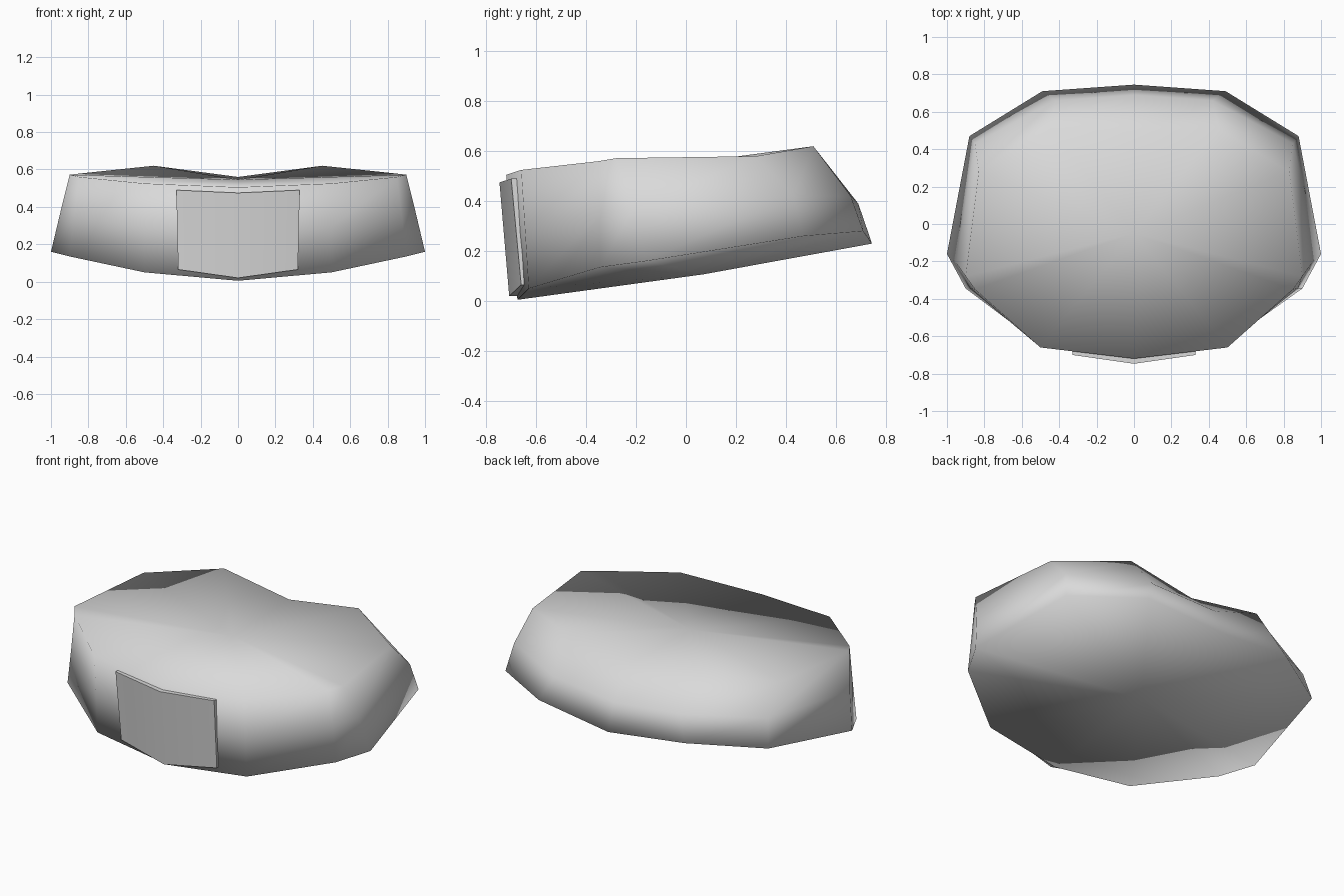
import bpy, bmesh

cube = bpy.data.objects.get("Cube")
if cube:
    bpy.data.objects.remove(cube, do_unlink=True)

# Single light grey material
grey = bpy.data.materials.new("light_grey")
grey.use_nodes = True
COLOUR = (0.7, 0.7, 0.7, 1)
grey.diffuse_color = COLOUR
grey.node_tree.nodes["Principled BSDF"].inputs["Base Color"].default_value = COLOUR


def mirrored(half):
    """Close a half loop, listed from front centre to back centre along +x."""
    return half + [(-x, y, z) for x, y, z in half[-2:0:-1]]


def finish(name, bm, smooth_angle=None):
    bmesh.ops.recalc_face_normals(bm, faces=bm.faces)
    mesh = bpy.data.meshes.new(name)
    bm.to_mesh(mesh)
    bm.free()
    obj = bpy.data.objects.new(name, mesh)
    bpy.context.collection.objects.link(obj)
    mesh.materials.append(grey)
    bpy.ops.object.select_all(action='DESELECT')
    obj.select_set(True)
    bpy.context.view_layer.objects.active = obj
    if smooth_angle is None:
        bpy.ops.object.shade_smooth()
    else:
        bpy.ops.object.shade_smooth_by_angle(angle=smooth_angle)


def bridge(bm, a, b):
    n = len(a)
    for i in range(n):
        j = (i + 1) % n
        bm.faces.new((a[i], a[j], b[j], b[i]))


def fan(bm, loop, centre):
    c = bm.verts.new(centre)
    for i in range(len(loop)):
        bm.faces.new((loop[i], loop[(i + 1) % len(loop)], c))


# Faceted body: keel-shaped underside, sloping walls, gently dished top
bottom = [(0, -.675, .005), (.5, -.63, .05), (.9, -.345, .135), (1, -.16, .16),
          (.88, .47, .26), (.49, .71, .28), (0, .745, .23)]
middle = [(0, -.70, .25), (.5, -.645, .29), (.875, -.345, .35), (.95, -.21, .37),
          (.85, .43, .42), (.42, .66, .42), (0, .69, .39)]
top = [(0, -.72, .505), (.5, -.66, .525), (.85, -.35, .56), (.9, -.28, .572),
       (.83, .28, .58), (.45, .51, .62), (0, .49, .56)]
bm = bmesh.new()
rings = [[bm.verts.new(p) for p in mirrored(h)] for h in (bottom, middle, top)]
bridge(bm, rings[0], rings[1])
bridge(bm, rings[1], rings[2])
fan(bm, rings[0], (0, .07, .107))
fan(bm, rings[2], (0, -.05, .545))
finish("body", bm)

# Folded front plate
bm = bmesh.new()
outline = [(-.32, -.66, .065), (0, -.708, .02), (.32, -.66, .065),
           (.33, -.70, .49), (0, -.747, .475), (-.33, -.70, .49)]
front = [bm.verts.new(p) for p in outline]
back = [bm.verts.new((x, y + .05, z)) for x, y, z in outline]
for v in (front, back):
    bm.faces.new((v[0], v[1], v[4], v[5]))
    bm.faces.new((v[1], v[2], v[3], v[4]))
bridge(bm, front, back)
finish("front_plate", bm, 0.7)
